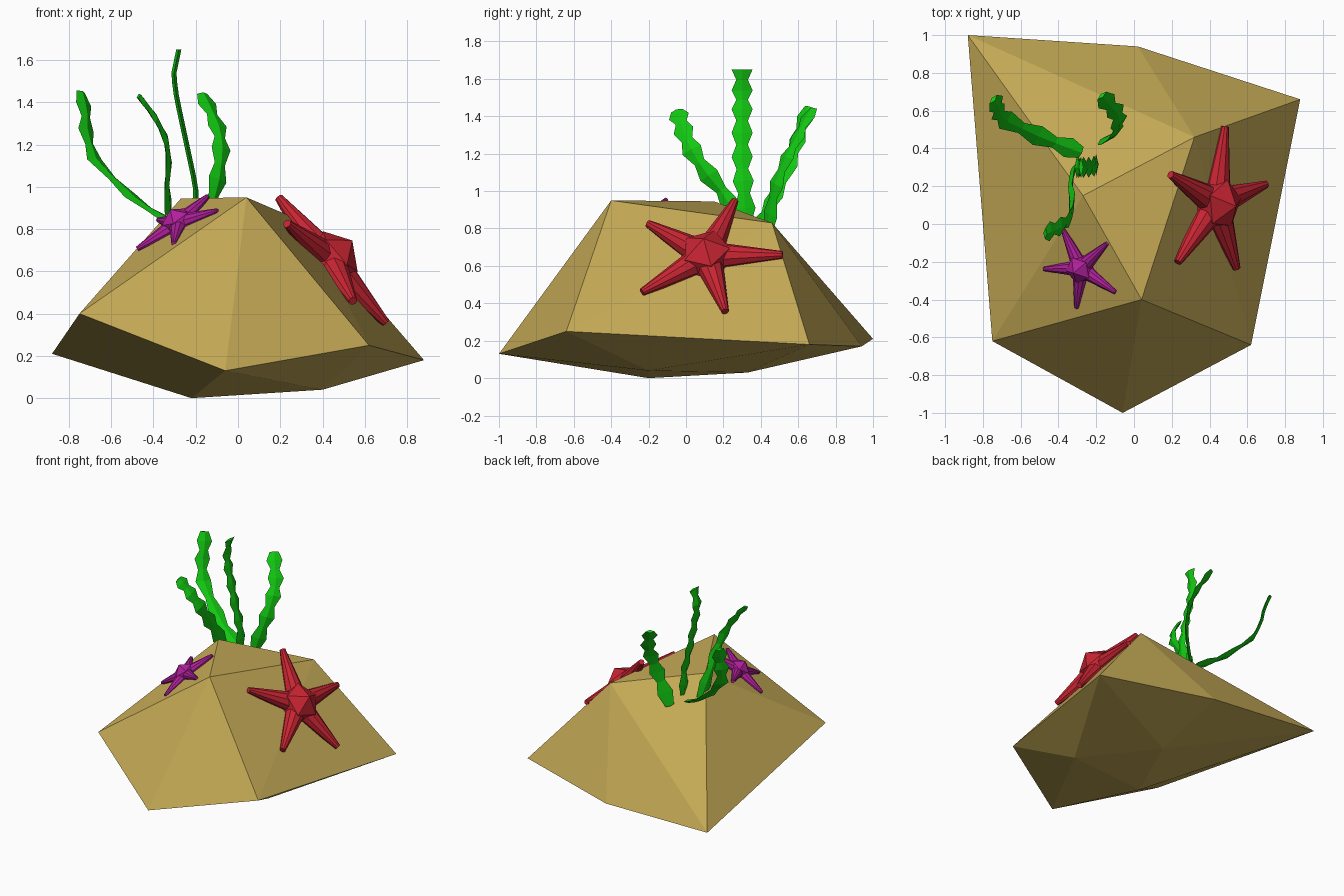
import bpy, bmesh, math
from mathutils import Vector, Matrix

cube = bpy.data.objects.get("Cube")
if cube:
    bpy.data.objects.remove(cube, do_unlink=True)


def material(name, rgb):
    m = bpy.data.materials.new(name)
    m.use_nodes = True
    m.diffuse_color = (*rgb, 1)
    m.node_tree.nodes["Principled BSDF"].inputs["Base Color"].default_value = (*rgb, 1)
    return m


sand = material("sandy_rock", (0.54, 0.39, 0.09))
green = material("weed_green", (0.006, 0.58, 0.006))
red = material("starfish_red", (0.58, 0.018, 0.032))
magenta = material("starfish_magenta", (0.44, 0.014, 0.33))


def finish(bm, name, mat, smooth_angle=None):
    bmesh.ops.recalc_face_normals(bm, faces=bm.faces)
    mesh = bpy.data.meshes.new(name)
    bm.to_mesh(mesh)
    bm.free()
    mesh.materials.append(mat)
    obj = bpy.data.objects.new(name, mesh)
    bpy.context.collection.objects.link(obj)
    if smooth_angle:
        bpy.ops.object.select_all(action='DESELECT')
        obj.select_set(True)
        bpy.context.view_layer.objects.active = obj
        bpy.ops.object.shade_smooth_by_angle(angle=math.radians(smooth_angle))
    return obj


# Rock: faceted hull of a top triangle, a wide rim and a shallow underside
top = [(0.04, -0.40, 0.95), (0.32, 0.46, 0.83), (-0.27, 0.15, 0.945)]
rim = [(-0.88, 1.0, 0.21), (0.02, 0.94, 0.17), (0.88, 0.66, 0.18),
       (0.62, -0.64, 0.25), (-0.06, -1.0, 0.13), (-0.75, -0.62, 0.40)]
under = [(-0.22, -0.2, 0), (0.40, -0.2, 0.04), (0.0, 0.33, 0.03)]
bm = bmesh.new()
for p in top + rim + under:
    bm.verts.new(p)
bmesh.ops.convex_hull(bm, input=bm.verts)
finish(bm, "rock", sand)


# Starfish: faceted body with five blunt tapered arms lying on the rock
def starfish(name, centre, normal, first_arm, radius, mat):
    z = Vector(normal).normalized()
    x = Vector(first_arm)
    x = (x - z * x.dot(z)).normalized()
    frame = Matrix((x, z.cross(x), z)).transposed().to_4x4()
    frame.translation = centre
    bm = bmesh.new()
    bmesh.ops.create_icosphere(bm, subdivisions=1, radius=radius * 0.36, matrix=frame)
    for i in range(5):
        arm = (frame @ Matrix.Rotation(i * math.tau / 5, 4, 'Z')
               @ Matrix.Rotation(math.pi / 2, 4, 'Y')
               @ Matrix.Translation((0, 0, radius * 0.58)))
        bmesh.ops.create_cone(bm, cap_ends=True, segments=10, radius1=radius * 0.18,
                              radius2=radius * 0.05, depth=radius * 0.84, matrix=arm)
    finish(bm, name, mat, 35)


starfish("large_starfish", (0.43, 0.11, 0.65), (0.75, -0.11, 0.65), (0.04, 0.39, 0), 0.41, red)
starfish("small_starfish", (-0.28, -0.235, 0.825), (-0.6, -0.37, 1), (0.13, 0.125, 0.125),
         0.23, magenta)


# Seaweed: thin ribbon with a diamond section and alternating width
def seaweed(name, path, side, rungs):
    pts = [Vector(p) for p in path]
    bm = bmesh.new()
    rings = []
    for i in range(rungs + 1):
        t = i / rungs * (len(pts) - 1)
        k = min(int(t), len(pts) - 2)
        centre = pts[k].lerp(pts[k + 1], t - k)
        tangent = (pts[min(k + 2, len(pts) - 1)] - pts[max(k - 1, 0)]).normalized()
        s = Vector(side)
        s = (s - tangent * s.dot(tangent)).normalized()
        n = tangent.cross(s)
        half = 0.056 if i % 2 else 0.031
        rings.append([bm.verts.new(centre + o) for o in
                      (s * half, n * 0.012, -s * half, -n * 0.012)])
    for a, b in zip(rings, rings[1:]):
        for j in range(4):
            bm.faces.new((a[j], a[j - 1], b[j - 1], b[j]))
    bm.faces.new(rings[0])
    bm.faces.new(rings[-1])
    finish(bm, name, green)


seaweed("seaweed_right",
        [(-0.28, 0.38, 0.82), (-0.39, 0.42, 0.87), (-0.54, 0.48, 0.98), (-0.68, 0.55, 1.13),
         (-0.72, 0.59, 1.25), (-0.72, 0.62, 1.35), (-0.745, 0.66, 1.45)], (0.6, 0.8, 0), 10)
seaweed("seaweed_front",
        [(-0.32, 0.29, 0.82), (-0.34, 0.21, 0.98), (-0.325, 0.10, 1.11), (-0.34, 0.03, 1.22),
         (-0.38, -0.01, 1.31), (-0.43, -0.03, 1.38), (-0.47, -0.05, 1.43)], (0.25, 0.95, 0), 10)
seaweed("seaweed_tall",
        [(-0.20, 0.32, 0.83), (-0.20, 0.31, 1.0), (-0.23, 0.30, 1.14), (-0.26, 0.30, 1.28),
         (-0.29, 0.30, 1.42), (-0.305, 0.30, 1.53), (-0.28, 0.30, 1.65)], (0, 1, 0), 13)
seaweed("seaweed_left",
        [(-0.17, 0.44, 0.78), (-0.12, 0.46, 0.94), (-0.09, 0.49, 1.06), (-0.08, 0.54, 1.18),
         (-0.09, 0.59, 1.27), (-0.13, 0.63, 1.36), (-0.17, 0.68, 1.44)], (0.75, 0.65, 0), 10)
